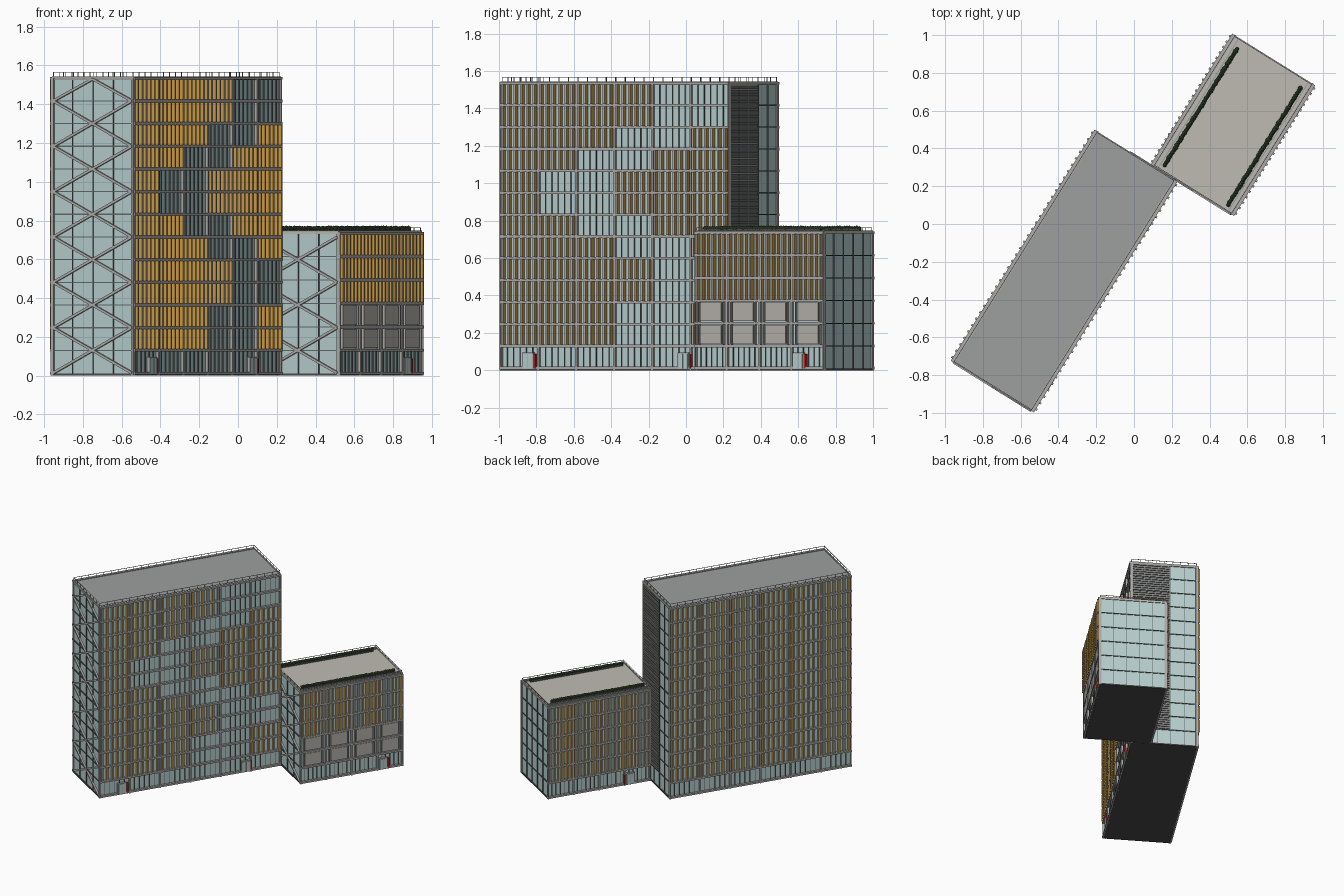
import bpy, bmesh, math, random
from mathutils import Matrix, Vector

if "Cube" in bpy.data.objects:
    bpy.data.objects.remove(bpy.data.objects["Cube"])

random.seed(4)
ANGLE = math.radians(58.1)          # both blocks share one rotated grid

COL = {
    "glass": (0.47, 0.62, 0.61, 1), "frame": (0.42, 0.41, 0.40, 1),
    "mullion": (0.12, 0.14, 0.14, 1), "orange": (0.62, 0.34, 0.06, 1),
    "roof_grey": (0.34, 0.35, 0.35, 1), "roof_beige": (0.52, 0.50, 0.45, 1),
    "panel": (0.46, 0.44, 0.40, 1), "dark": (0.07, 0.07, 0.07, 1),
    "hedge": (0.04, 0.08, 0.03, 1), "red": (0.5, 0.02, 0.02, 1),
    "louver": (0.30, 0.29, 0.28, 1),
}
MATS = {}
for n, c in COL.items():
    MATS[n] = bpy.data.materials.new(n)
    MATS[n].diffuse_color = c

parts = {}                          # part name -> (bmesh, material list)


def part(name, *mats):
    if name not in parts:
        parts[name] = (bmesh.new(), mats)
    return parts[name][0]


def box(name, mat, u0, u1, v0, v1, z0, z1, side_mat=None):
    """Box along u (length), v (towards the right-hand facade), z."""
    bm = part(name, *([mat, side_mat] if side_mat else [mat]))
    m = Matrix.Translation(((u0 + u1) / 2, -(v0 + v1) / 2, (z0 + z1) / 2)) @ \
        Matrix.Diagonal((abs(u1 - u0), abs(v1 - v0), abs(z1 - z0), 1))
    vs = bmesh.ops.create_cube(bm, size=1, matrix=m)["verts"]
    if side_mat:
        for f in {f for v in vs for f in v.link_faces}:
            f.normal_update()
            f.material_index = int(abs(f.normal.x) > 0.5)


def brace(name, u, va, za, vb, zb, w=0.013):
    """Square bar lying in an end wall."""
    a, b = Vector((u, -va, za)), Vector((u, -vb, zb))
    d = b - a
    m = Matrix.Translation((a + b) / 2) @ d.to_track_quat('Z', 'X').to_matrix().to_4x4() @ \
        Matrix.Diagonal((w, w, d.length, 1))
    bmesh.ops.create_cube(part(name, "frame"), size=1, matrix=m)


def facade(pre, u0, u1, v, s, zs, bays, nfin, kind):
    """Long facade: s = +1 right side, -1 left side; kind(floor, bay) picks the infill."""
    bw = (u1 - u0) / bays
    for z in zs + [0.012]:
        box(pre + "_slab_bands", "frame", u0, u1, v - s * .01, v + s * .012, z - .007, z + .007)
    for b in range(bays + 1):
        u = u0 + b * bw
        box(pre + "_columns", "frame", max(u0, u - .006), min(u1, u + .006),
            v - s * .01, v + s * .009, 0, zs[-1])
    levels = [0] + zs
    for f in range(len(zs)):
        za, zb = levels[f] + .007, levels[f + 1] - .007
        for b in range(bays):
            ub, k = u0 + b * bw, kind(f, b)
            if k == "fins":
                for i in range(nfin):
                    u = ub + (i + .5) * bw / nfin
                    box(pre + "_fins", "frame", u - .006, u + .006,
                        v - s * .006, v + s * .02, za, zb, "orange")
            elif k == "panel":
                box(pre + "_solid_panels", "panel", ub + bw * .18, ub + bw * .82,
                    v - s * .01, v + s * .008, za + .006, zb - .004)
                for q in (.12, .86):
                    box(pre + "_panel_frames", "frame", ub + bw * q, ub + bw * (q + .025),
                        v - s * .01, v + s * .012, za, zb)
            else:
                for i in range(1, 6):
                    u = ub + i * bw / 6
                    box(pre + "_mullions", "mullion", u - .002, u + .002,
                        v - s * .01, v, za, zb)


def end_wall(pre, u, s, v0, v1, zs, cols):
    """Glazed end wall with a thin mullion grid and corner posts."""
    for z in zs:
        box(pre + "_mullions", "mullion", u - s * .01, u, v0, v1, z - .003, z + .003)
    for i in range(1, cols):
        v = v0 + (v1 - v0) * i / cols
        box(pre + "_mullions", "mullion", u - s * .01, u, v - .002, v + .002, 0, zs[-1])
    for v in (v0, v1 - .012):
        box(pre + "_corner_posts", "frame", u - s * .012, u + s * .002, v, v + .012, 0, zs[-1])


def x_bracing(pre, u, v0, v1, cells, top):
    """Stack of two-floor crosses, with an optional half cross at the top."""
    h, a, b = .234, v0 + .008, v1 - .008
    for k in range(cells):
        z = .013 + k * h
        brace(pre + "_bracing", u, a, z, b, z + h)
        brace(pre + "_bracing", u, b, z, a, z + h)
    if top:
        z, m = .013 + cells * h, (v0 + v1) / 2
        brace(pre + "_bracing", u, a, z, m, top)
        brace(pre + "_bracing", u, b, z, m, top)


def railing(pre, u0, u1, v0, v1, z, h=.03):
    n = pre + "_railing"
    t = .0015
    for v in (v0, v1):
        box(n, "frame", u0, u1, v - t, v + t, z + h - .003, z + h)
        k = round((u1 - u0) / .06)
        for i in range(k + 1):
            u = u0 + (u1 - u0) * i / k
            box(n, "frame", u - t, u + t, v - t, v + t, z, z + h)
    for u in (u0, u1):
        box(n, "frame", u - t, u + t, v0, v1, z + h - .003, z + h)
        for i in range(1, 8):
            v = v0 + (v1 - v0) * i / 8
            box(n, "frame", u - t, u + t, v - t, v + t, z, z + h)


def door(pre, u, v, s):
    box(pre + "_door_frames", "frame", u - .035, u + .035, v - s * .01, v + s * .012, .005, .095)
    for q in (-.029, .002):
        box(pre + "_door_leaves", "glass", u + q, u + q + .027, v, v + s * .014, .01, .088)
    box(pre + "_door_signs", "red", u + .037, u + .049, v - s * .01, v + s * .014, .01, .088)


def shell(pre, u0, u1, v0, v1, top, roof):
    i = .006
    box(pre + "_glass_body", "glass", u0 + i, u1 - i, v0 + i, v1 - i, .008, top - .01)
    box(pre + "_base", "dark", u0, u1, v0, v1, 0, .01)
    box(pre + "_roof", roof, u0, u1, v0, v1, top - .012, top)
    for v in (v0, v1 - .012):
        box(pre + "_parapet", "frame", u0, u1, v, v + .012, top - .01, top + .006)
    for u in (u0, u1 - .008):
        box(pre + "_parapet", "frame", u, u + .008, v0, v1, top - .01, top + .006)


# ---- Tall block ----
U0, U1, V0, V1, TOP = -1.127, .313, -.429, .065, 1.537
zs = [.13 + .117 * i for i in range(13)]
shell("tower", U0, U1, V0, V1, TOP, "roof_grey")
# first glazed bay of each two-bay opening, floor by floor
gap = [0, 3, 3, 4, 4, 3, 2, 1, 1, 2, 3, 4, 4]
facade("tower_right", U0, U1, V1, 1, zs, 6, 6,
       lambda f, b: "glass" if f == 0 or b in (gap[f], gap[f] + 1) else "fins")
facade("tower_left", U0, U1, V0, -1, zs, 6, 6, lambda f, b: "fins" if f else "glass")
end_wall("tower_front", U0, -1, V0, V1, zs, 4)
end_wall("tower_back", U1, 1, V0, V1, zs, 5)
x_bracing("tower", U0, V0, V1, 6, 1.53)
railing("tower", U0 + .006, U1 - .006, V0 + .006, V1 - .006, TOP)
# service louvres on the back end
for f in range(1, 13):
    box("tower_louver_backing", "mullion", U1 - .01, U1 - .002, -.22, V1 - .012, zs[f - 1], zs[f])
    for i in range(6):
        z = zs[f - 1] + .006 + i * .0185
        box("tower_louvers", "louver", U1 - .004, U1 + .004, -.22, V1 - .012, z, z + .009)
door("tower_right", -.95, V1, 1)
door("tower_right", .03, V1, 1)

# ---- Low block ----
L0, L1, W0, W1, LT = .316, 1.13, -.079, .415, .742
ls = [.13 + .121 * i for i in range(6)]
shell("annex", L0, L1, W0, W1, LT, "roof_beige")
facade("annex_right", L0, L1, W1, 1, ls, 4, 6,
       lambda f, b: ("glass", "panel", "panel", "fins", "fins", "fins")[f])
facade("annex_left", L0, L1, W0, -1, ls, 4, 6, lambda f, b: "fins" if f else "glass")
end_wall("annex_front", L0, -1, W0, W1, ls, 4)
end_wall("annex_back", L1, 1, W0, W1, ls, 5)
x_bracing("annex", L0, W0, W1, 3, None)
railing("annex", L0 + .006, L1 - .006, W0 + .006, W1 - .006, LT, .022)
door("annex_right", .97, W1, 1)
door("annex_left", .48, W0, -1)

# roof hedges in planters, with an inner gutter kerb
for v, g in ((-.027, -.048), (.369, .388)):
    box("planters", "dark", .345, 1.08, v - .01, v + .01, LT, LT + .012)
    box("roof_kerbs", "roof_grey", L0 + .01, L1 - .01, g - .003, g + .003, LT, LT + .005)
    for i in range(48):
        c = Vector((.35 + .725 * i / 47, -v + random.uniform(-.002, .002), LT + .018))
        bmesh.ops.create_icosphere(part("hedges", "hedge"), subdivisions=1,
                                   radius=random.uniform(.011, .015),
                                   matrix=Matrix.Translation(c))

# ---- Turn the collected parts into objects ----
for name, (bm, mats) in parts.items():
    me = bpy.data.meshes.new(name)
    bm.to_mesh(me)
    bm.free()
    for m in mats:
        me.materials.append(MATS[m])
    ob = bpy.data.objects.new(name, me)
    ob.rotation_euler.z = ANGLE
    bpy.context.collection.objects.link(ob)

for m in bpy.data.materials:
    if m.users and not m.is_grease_pencil:
        m.use_nodes = True
        m.node_tree.nodes["Principled BSDF"].inputs["Base Color"].default_value = m.diffuse_color
